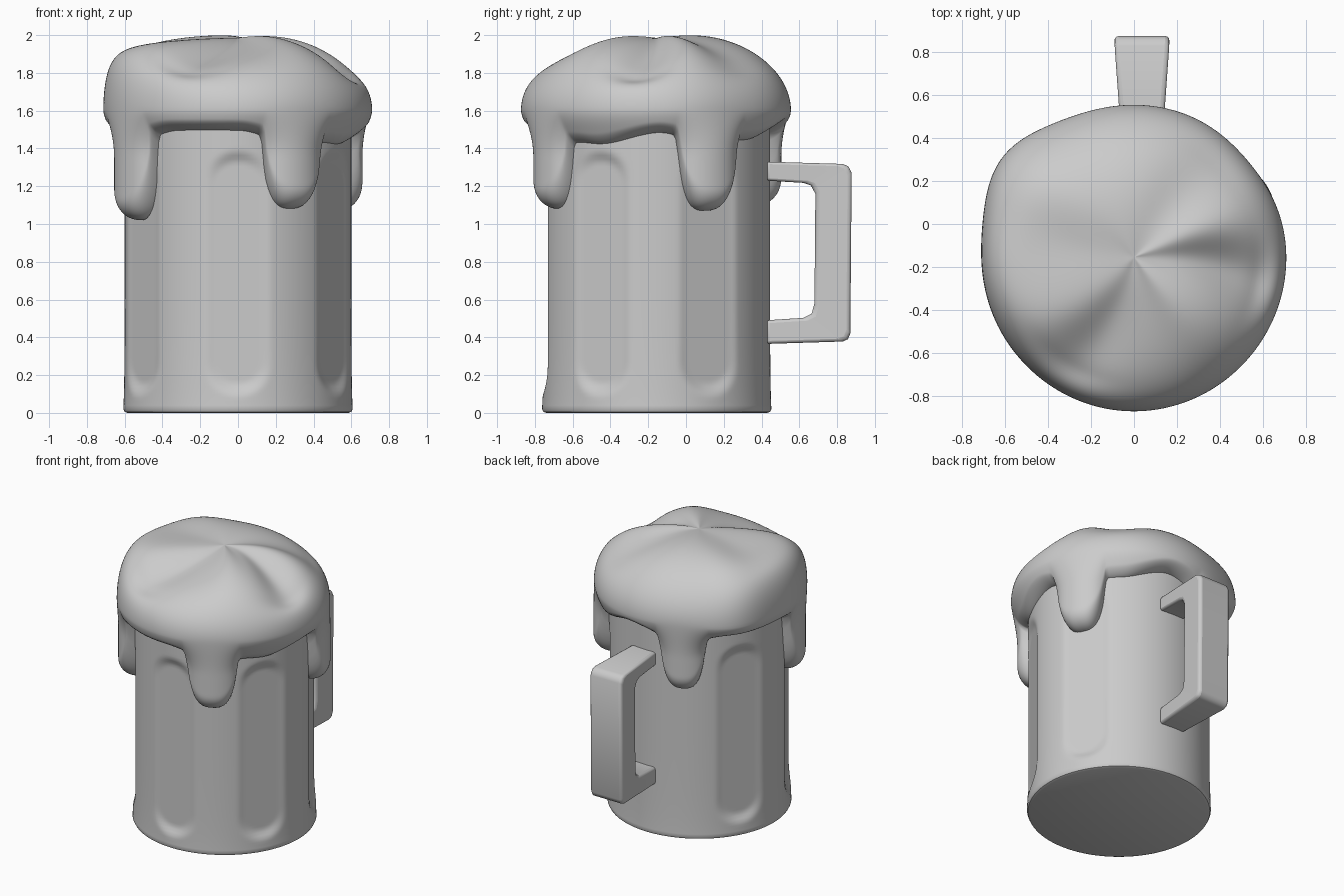
import bpy, bmesh, math
from math import sin, cos, sqrt, exp, pi, radians, degrees

if "Cube" in bpy.data.objects:
    bpy.data.objects.remove(bpy.data.objects["Cube"])

CY = -0.155  # axis of the mug in y


def smoothstep(a, b, x):
    t = min(1, max(0, (x - a) / (b - a)))
    return t * t * (3 - 2 * t)


def delta(a, b):
    return (a - b + 180) % 360 - 180


def bump(a, centre, width):
    return exp(-(delta(a, centre) / width) ** 2)


def finish(name, bm, angle=40):
    bmesh.ops.recalc_face_normals(bm, faces=bm.faces)
    me = bpy.data.meshes.new(name)
    bm.to_mesh(me)
    bm.free()
    ob = bpy.data.objects.new(name, me)
    bpy.context.collection.objects.link(ob)
    bpy.ops.object.select_all(action='DESELECT')
    ob.select_set(True)
    bpy.context.view_layer.objects.active = ob
    bpy.ops.object.shade_smooth_by_angle(angle=radians(angle))
    return ob


def polar_skin(rows_of, n, cap_first):
    """Skin n radial columns; rows_of(angle) gives a list of (r, z)."""
    bm = bmesh.new()
    cols = []
    for i in range(n):
        a = 360 * i / n
        ca, sa = cos(radians(a)), sin(radians(a))
        cols.append([bm.verts.new((r * ca, CY + r * sa, z)) for r, z in rows_of(a)])
    for i in range(n):
        p, q = cols[i], cols[(i + 1) % n]
        for j in range(len(p) - 1):
            bm.faces.new((p[j], q[j], q[j + 1], p[j + 1]))
    if cap_first:
        bm.faces.new([c[0] for c in cols])
    return bm


# Glass: round body with recessed flat panels, the sixth place taken by the handle
PANELS = [-150, -90, -30, 28, 152]


def glass_column(a):
    rows = [(0.585, 0.0), (0.6, 0.006), (0.607, 0.02)]
    for k in range(1, 81):
        z = 0.02 + 1.58 * k / 80
        r = 0.600 + 0.008 * exp(-z / 0.15)
        for p in PANELS:
            d = radians(delta(a, p))
            if abs(d) < 0.5:
                qx = abs(0.59 * sin(d)) - 0.125 + 0.12
                qz = abs(z - 0.74) - 0.58 + 0.12
                dist = sqrt(max(qx, 0) ** 2 + max(qz, 0) ** 2) + min(max(qx, qz), 0) - 0.12
                m = 1 - smoothstep(0, 0.075, dist)
                r += (min(r, 0.574 / cos(d)) - r) * m
        rows.append((r, z))
    return rows


finish("glass_body", polar_skin(glass_column, 240, True))

# Foam: swirled dome, bulging rim and four drips (angle, half width, lowest z)
DRIPS = [(208, 17.5, 1.02), (-62.5, 15.5, 1.08), (26, 15.5, 1.07), (115, 14, 1.10)]
VALLEYS = [(-6, 17, 0.085), (-116, 20, 0.07), (52, 20, 0.03), (165, 22, 0.015)]


def foam_column(a):
    box = bump(a, 186, 38)
    R = 0.711 + 0.06 * bump(a, 143, 20) - 0.015 * bump(a, 40, 20) + 0.008 * bump(a, -90, 40)
    power = 2.6 + 10 * box
    rows = []
    # dome
    for k in range(41):
        f = max(0.002, sin(pi / 2 * k / 40))
        z = 1.6 + 0.385 * sqrt(max(0, 1 - f ** power))
        z -= 0.06 * f * f * (1 - f ** 12) * box
        z -= 0.04 * sin(pi * f) * bump(a, -95, 30)
        z += 0.025 * sin(pi * f) * (bump(a, 110, 35) + bump(a, 22, 16) + bump(a, -50, 18))
        bell = smoothstep(0.08, 0.7, f) * (1 - smoothstep(0.8, 1, f))
        for v, w, dep in VALLEYS:
            z -= dep * bump(a + 18 * (f - 0.6), v, w) * bell
        rows.append((R * f, z))
    # hanging rim and drips
    edge = 1.495 - 0.075 * bump(a, -30, 22) - 0.05 * bump(a, 52, 14) + 0.03 * bump(a, 82, 12)
    thick = 0.0
    low = edge
    for c, w, bottom in DRIPS:
        t = abs(delta(a, c)) / w
        low -= 0.04 * exp(-(t / 1.25) ** 4)
        if t < 1:
            low += (bottom - low) * sqrt(1 - t ** 3)
            thick = max(thick, sqrt(1 - t * t))
    rd = 0.62 + 0.085 * thick
    rnd = min(0.12, 0.06 + 0.1 * thick)
    for k in range(1, 37):
        z = 1.6 + (low - 1.6) * sin(pi / 2 * k / 36)
        r = rd + (R - rd) * smoothstep(1.36, 1.61, z)
        h = max(0, (rnd - (z - low)) / rnd)
        r = 0.58 + (r - 0.58) * sqrt(max(0, 1 - h * h))
        rows.append((r, z))
    return rows


foam = finish("foam_head", polar_skin(foam_column, 300, True), 180)
sm = foam.modifiers.new("soften", 'SMOOTH')
sm.factor = 0.5
sm.iterations = 4

# Handle: squared bracket swept from an outer and an inner outline
outer = [(0.42, 1.33), (0.83, 1.318), (0.86, 1.305), (0.877, 1.27),
         (0.87, 0.42), (0.857, 0.39), (0.83, 0.378), (0.42, 0.365)]
inner = [(0.42, 1.23), (0.62, 1.218), (0.66, 1.205), (0.685, 1.16),
         (0.68, 0.58), (0.665, 0.525), (0.62, 0.503), (0.42, 0.49)]
bm = bmesh.new()


def handle_ring(side):
    def vert(y, z):
        return bm.verts.new((0.037 + side * (0.098 + 0.032 * smoothstep(0.45, 0.9, y)), y, z))
    return [vert(*p) for p in outer], [vert(*p) for p in inner]


(lo, li), (ro, ri) = handle_ring(-1), handle_ring(1)
for k in range(len(outer) - 1):
    bm.faces.new((lo[k], lo[k + 1], li[k + 1], li[k]))
    bm.faces.new((ro[k], ri[k], ri[k + 1], ro[k + 1]))
    bm.faces.new((lo[k], ro[k], ro[k + 1], lo[k + 1]))
    bm.faces.new((li[k], li[k + 1], ri[k + 1], ri[k]))
for k in (0, -1):
    bm.faces.new((lo[k], li[k], ri[k], ro[k]))
handle = finish("handle", bm, 60)
bv = handle.modifiers.new("round_edges", 'BEVEL')
bv.width = 0.022
bv.segments = 3
bv.limit_method = 'ANGLE'
bv.angle_limit = radians(60)
